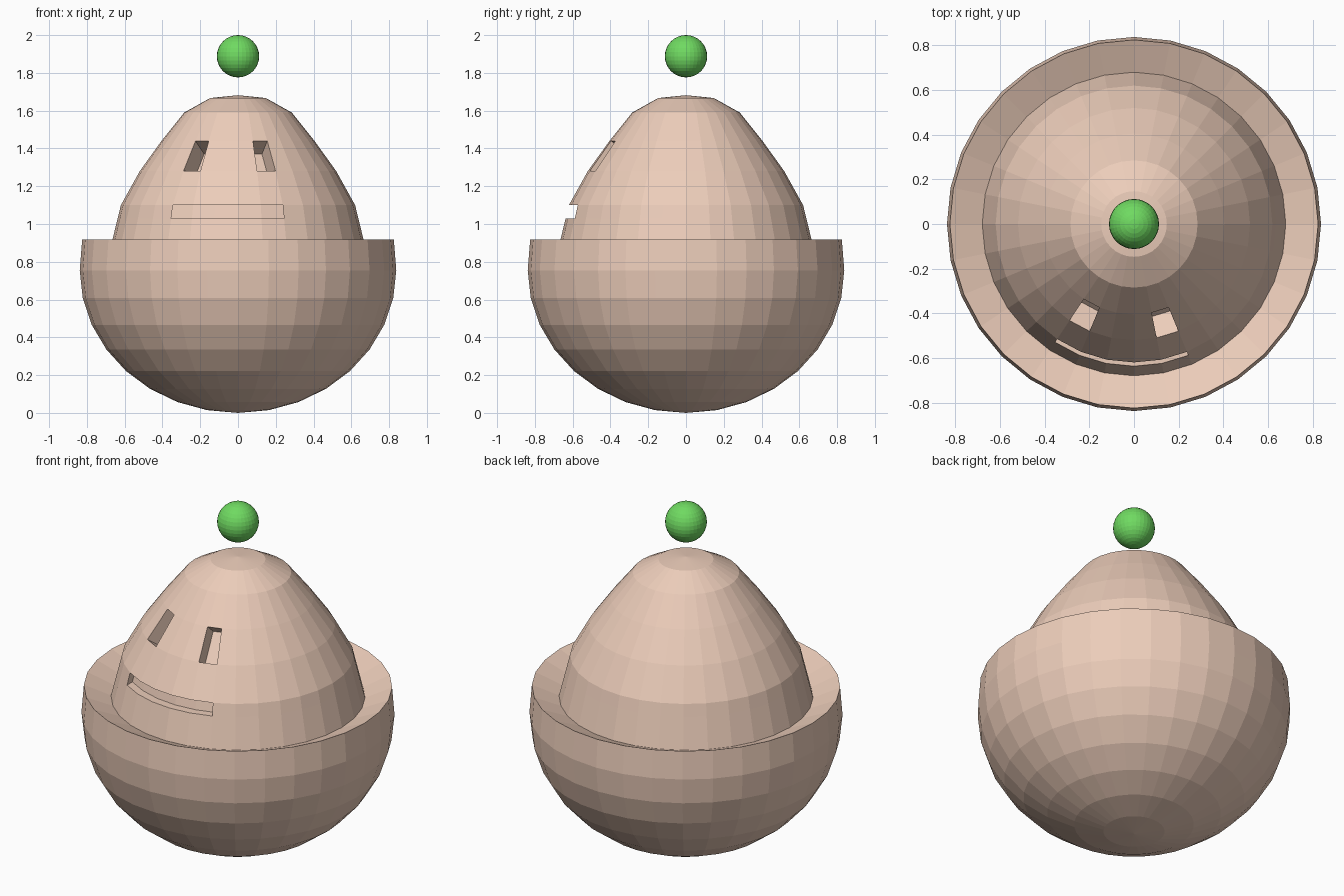
import bpy, bmesh, math
from mathutils import Vector

if "Cube" in bpy.data.objects:
    bpy.data.objects.remove(bpy.data.objects["Cube"])

SEG = 32


def material(name, rgb):
    m = bpy.data.materials.new(name)
    m.diffuse_color = (*rgb, 1)
    m.use_nodes = True
    m.node_tree.nodes["Principled BSDF"].inputs["Base Color"].default_value = m.diffuse_color
    return m


def finish(bm, name, mat):
    mesh = bpy.data.meshes.new(name)
    bm.to_mesh(mesh)
    bm.free()
    ob = bpy.data.objects.new(name, mesh)
    bpy.context.collection.objects.link(ob)
    mesh.materials.append(mat)
    return ob


def push(bm, faces, offset):
    """Extrude a face region by an offset and drop the old faces."""
    geom = bmesh.ops.extrude_face_region(bm, geom=faces)["geom"]
    verts = [g for g in geom if isinstance(g, bmesh.types.BMVert)]
    bmesh.ops.translate(bm, verts=verts, vec=offset)
    old = [f for f in faces if f.is_valid]
    if old:
        bmesh.ops.delete(bm, geom=old, context="FACES")


# Bowl-shaped lower half, as rows of a squashed sphere
R, H = 0.838, 0.755
profile = [(R * math.sin(k * math.pi / 16), H - H * math.cos(k * math.pi / 16))
           for k in range(1, 9)]
# Rim, sloping ledge and tapered head
profile += [(0.825, 0.917), (0.68, 0.855), (0.637, 1.03), (0.62, 1.10),
            (0.52, 1.28), (0.405, 1.44), (0.285, 1.59), (0.147, 1.667)]

bm = bmesh.new()
rows = []
for r, z in profile:
    angles = [2 * math.pi * j / SEG for j in range(SEG)]
    rows.append([bm.verts.new((r * math.sin(a), -r * math.cos(a), z)) for a in angles])
bottom = bm.verts.new((0, 0, 0))
top = bm.verts.new((0, 0, 1.682))

bands = []
for low, high in zip(rows, rows[1:]):
    bands.append([bm.faces.new((low[j], low[(j + 1) % SEG], high[(j + 1) % SEG], high[j]))
                  for j in range(SEG)])
for j in range(SEG):
    k = (j + 1) % SEG
    bm.faces.new((bottom, rows[0][k], rows[0][j]))
    bm.faces.new((top, rows[-1][j], rows[-1][k]))
bm.normal_update()

# Sunken eyes and mouth
mouth_band, eye_band = bands[10], bands[12]
for j in (-3, 1):
    face = eye_band[j]
    push(bm, [face], face.normal * -0.12)
push(bm, [mouth_band[j] for j in range(-3, 2)], Vector((0, 0.05, 0)))
finish(bm, "body", material("tan", (0.84, 0.61, 0.49)))

# Floating ball above the head
bm = bmesh.new()
bmesh.ops.create_uvsphere(bm, u_segments=32, v_segments=16, radius=0.112)
bmesh.ops.translate(bm, verts=bm.verts[:], vec=(0, 0, 1.888))
finish(bm, "floating_ball", material("green", (0.16, 0.7, 0.12)))
